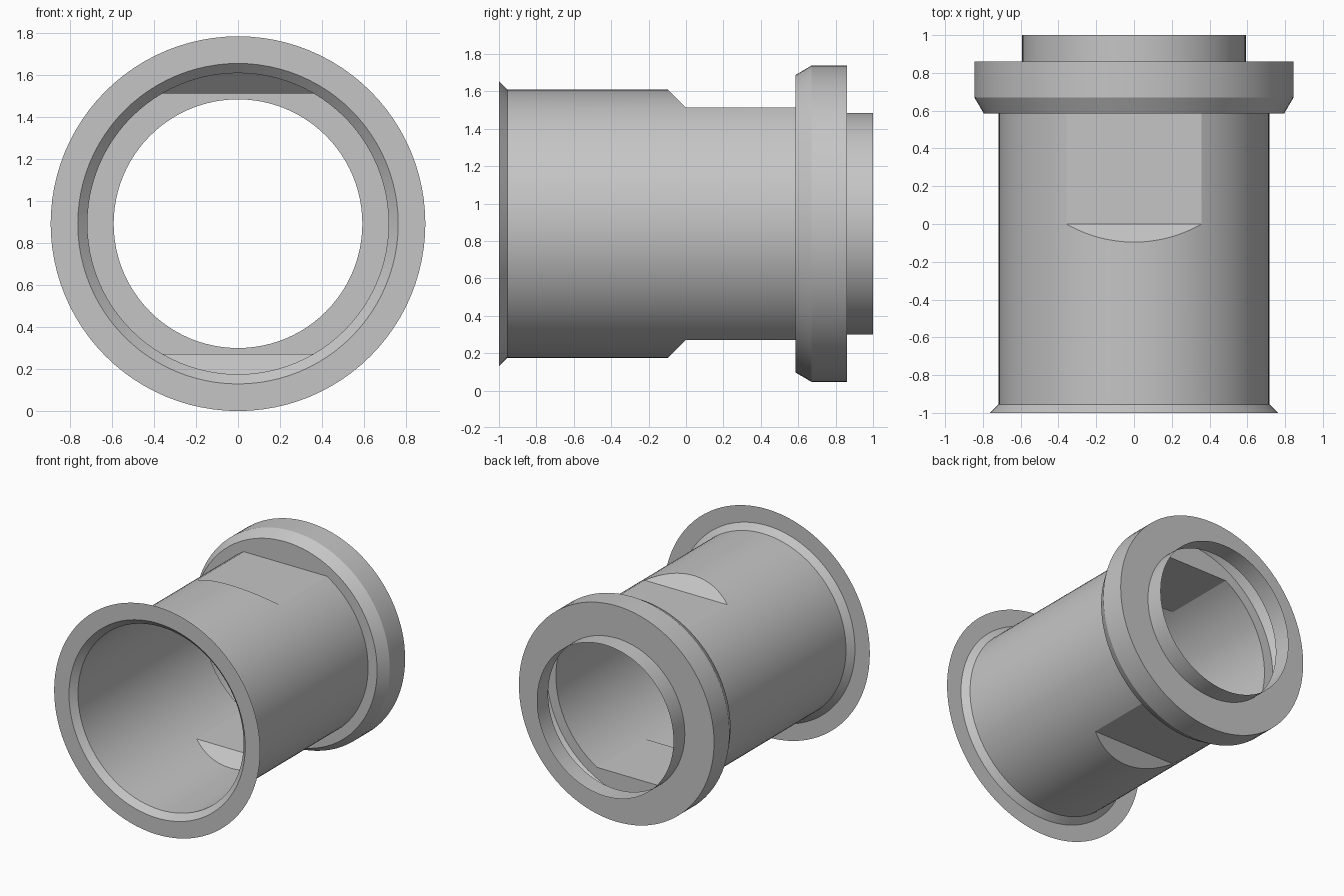
import bpy
import bmesh
from math import sin, cos, tau, pi, radians

cube = bpy.data.objects.get("Cube")
if cube:
    bpy.data.objects.remove(cube, do_unlink=True)

SEGMENTS = 96
AXIS_Z = 0.892            # height of the tube axis
TUBE_R = 0.717
FLAT = TUBE_R * sin(pi / 3)   # half distance between the wrench flats

grey = bpy.data.materials.new("plain grey")
grey.use_nodes = True
colour = (0.56, 0.56, 0.56, 1)
grey.diffuse_color = colour
grey.node_tree.nodes["Principled BSDF"].inputs["Base Color"].default_value = colour


def circle(y, r):
    """Round section at depth y."""
    return lambda a: (r * cos(a), y, r * sin(a))


def flatted(y):
    """Tube section with flats cut on top and bottom."""
    return lambda a: (TUBE_R * cos(a), y,
                      max(-FLAT, min(FLAT, TUBE_R * sin(a))))


def ramp_start(a):
    """Curve where the sloped end of each flat leaves the round tube."""
    z = TUBE_R * sin(a)
    return (TUBE_R * cos(a), -max(0, abs(z) - FLAT), z)


def shell(name, sections):
    """Skin a row of sections into an open, thin-walled part."""
    bm = bmesh.new()
    rings = []
    for section in sections:
        points = [section(tau * i / SEGMENTS) for i in range(SEGMENTS)]
        rings.append([bm.verts.new((x, y, z + AXIS_Z)) for x, y, z in points])
    for near, far in zip(rings, rings[1:]):
        for i in range(SEGMENTS):
            k = (i + 1) % SEGMENTS
            bm.faces.new((near[i], far[i], far[k], near[k]))
    bmesh.ops.remove_doubles(bm, verts=bm.verts, dist=0.0001)
    mesh = bpy.data.meshes.new(name)
    bm.to_mesh(mesh)
    bm.free()
    mesh.materials.append(grey)
    obj = bpy.data.objects.new(name, mesh)
    bpy.context.collection.objects.link(obj)
    bpy.ops.object.select_all(action="DESELECT")
    obj.select_set(True)
    bpy.context.view_layer.objects.active = obj
    bpy.ops.object.shade_smooth_by_angle(angle=radians(30))
    return obj


# Thin front flange with its flared inner lip
shell("front_flange", [circle(-1, AXIS_Z), circle(-1, 0.763),
                       circle(-0.955, TUBE_R)])

# Main sleeve, round in front and flatted towards the collar
shell("sleeve", [circle(-0.955, TUBE_R), ramp_start, flatted(0), flatted(0.585)])

# Hollow collar with a bevelled front edge
shell("collar", [flatted(0.585), circle(0.585, 0.795), circle(0.67, 0.845),
                 circle(0.86, 0.845), circle(0.86, 0.592)])

# Narrow open neck at the back
shell("rear_neck", [circle(0.86, 0.592), circle(1, 0.592)])
